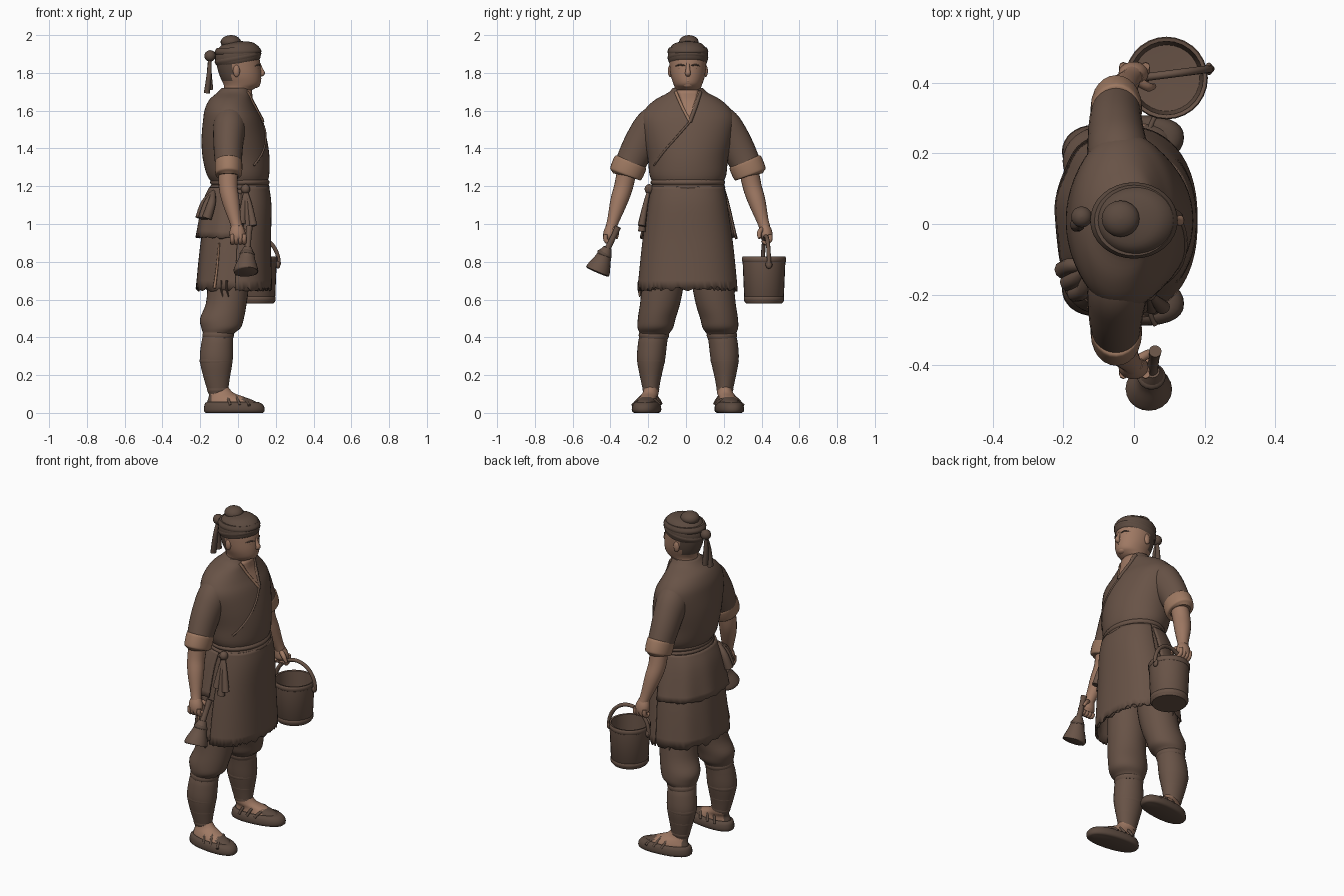
import bpy, bmesh, math, random
from mathutils import Vector

random.seed(4)
CY = 0.01  # body centre line in y

def material(name, rgb):
    m = bpy.data.materials.new(name)
    m.diffuse_color = (*rgb, 1)
    return m

CLOTH = material("brown_cloth", (0.138, 0.086, 0.062))
DARK = material("dark_brown", (0.105, 0.068, 0.05))
SKIN = material("skin", (0.345, 0.19, 0.125))
TAN = material("tan_lining", (0.34, 0.19, 0.12))

def spline(pts, k=4):
    """Catmull-Rom through tuples of any length."""
    out = []
    for i in range(len(pts) - 1):
        a, b, c, d = pts[max(i - 1, 0)], pts[i], pts[i + 1], pts[min(i + 2, len(pts) - 1)]
        for j in range(k):
            t = j / k
            out.append(tuple(0.5 * (2*q + (r - p)*t + (2*p - 5*q + 4*r - s)*t*t + (3*q - p - 3*r + s)*t**3)
                             for p, q, r, s in zip(a, b, c, d)))
    return out + [tuple(pts[-1])]

def skin_rings(name, rings, mats, closed=True, caps=True, rule=None, solid=0):
    bm = bmesh.new()
    vs = [[bm.verts.new(p) for p in ring] for ring in rings]
    n = len(vs[0])
    for a, b in zip(vs, vs[1:]):
        for i in range(n if closed else n - 1):
            j = (i + 1) % n
            bm.faces.new((a[i], a[j], b[j], b[i]))
    if caps:
        bm.faces.new(vs[0])
        bm.faces.new(vs[-1])
    bmesh.ops.recalc_face_normals(bm, faces=bm.faces[:])
    if rule:
        for f in bm.faces:
            f.material_index = rule(f.calc_center_median())
    me = bpy.data.meshes.new(name)
    bm.to_mesh(me)
    bm.free()
    ob = bpy.data.objects.new(name, me)
    bpy.context.collection.objects.link(ob)
    for m in mats:
        me.materials.append(m)
    if solid:
        ob.modifiers.new("thickness", 'SOLIDIFY').thickness = solid
    bpy.ops.object.select_all(action='DESELECT')
    ob.select_set(True)
    bpy.context.view_layer.objects.active = ob
    bpy.ops.object.shade_smooth_by_angle(angle=math.radians(50))
    return ob

def loft(name, prof, mats, n=32, e=2.0, arc=None, jag=0, k=4, wave=0, tilt=0, **kw):
    """Stack of level ovals: (x, y, z, rx, ry)."""
    rings = spline(prof, k)
    a0, a1 = arc or (0, 360)
    out = []
    for ri, (x, y, z, rx, ry) in enumerate(rings):
        ring = []
        for i in range(n):
            t = math.radians(a0 + (a1 - a0) * i / (n - 1 if arc else n))
            c, s = math.cos(t), math.sin(t)
            w = 1 + wave * math.sin(9 * t) * ri / len(rings)
            px = x + rx * w * math.copysign(abs(c) ** (2 / e), c)
            py = y + ry * w * math.copysign(abs(s) ** (2 / e), s)
            dz = random.uniform(-jag, jag) if ri == len(rings) - 1 else 0
            ring.append((px, py, z + dz + tilt * px))
        out.append(ring)
    return skin_rings(name, out, mats, closed=arc is None, caps=kw.pop("caps", True) and not arc, **kw)

def tube(name, pts, mat, ref=(1, 0, 0), ratio=1, n=14, k=4):
    """Sweep along (x, y, z, r); ratio scales the radius along ref."""
    ps = spline(pts, k)
    out = []
    for i, p in enumerate(ps):
        t = (Vector(ps[min(i + 1, len(ps) - 1)][:3]) - Vector(ps[max(i - 1, 0)][:3])).normalized()
        u = Vector(ref)
        u = (u - t * u.dot(t)).normalized()
        v = t.cross(u)
        out.append([Vector(p[:3]) + p[3] * (u * ratio * math.cos(a) + v * math.sin(a))
                    for a in (2 * math.pi * j / n for j in range(n))])
    return skin_rings(name, out, [mat])

def ball(name, c, r, mat, n=20):
    prof = [(c[0], c[1], c[2] + r[2] * math.sin(a), r[0] * math.cos(a), r[1] * math.cos(a))
            for a in (math.radians(-88 + 16 * i) for i in range(12))]
    return loft(name, prof, [mat], n=n, k=1)

# Torso, with a lookup of its front surface for collar parts
TORSO = [(.01, CY, 1.10, .15, .19), (.01, CY, 1.20, .143, .182), (.0, CY, 1.26, .165, .203), (-.01, CY, 1.35, .177, .213),
         (-.02, CY, 1.45, .173, .235), (-.03, CY, 1.55, .155, .25), (-.04, CY, 1.61, .135, .225),
         (-.038, CY, 1.66, .112, .17), (-.02, CY, 1.695, .09, .105), (-.01, CY, 1.72, .077, .08)]
loft("tunic", TORSO, [CLOTH], n=48)

def chest(y, z, off):
    rs = spline(TORSO, 8)
    r = min(rs, key=lambda q: abs(q[2] - z))
    return r[0] + r[3] * math.sqrt(max(0.05, 1 - ((y - CY) / r[4]) ** 2)) + off

def chest_line(name, pts, r, mat):
    tube(name, [(chest(y, z, 0), y, z, r) for y, z in spline(pts, 4)], mat, ref=(0, 1, 0), n=8, k=2)

# Bare chest opening and crossed collar
rows = []
for i in range(9):
    z = 1.71 - .17 * i / 8
    l, r = -.05 + .07 * i / 8, .07 - .045 * i / 8
    rows.append([(chest(l + (r - l) * j / 6, z, .005), l + (r - l) * j / 6, z) for j in range(7)])
skin_rings("chest_opening", rows, [SKIN], closed=False, caps=False, solid=.004)
chest_line("collar_right", [(-.055, 1.70), (-.02, 1.62), (.022, 1.54)], .008, TAN)
chest_line("collar_left", [(.075, 1.70), (.05, 1.62), (.02, 1.54)], .011, CLOTH)
chest_line("collar_left_lining", [(.066, 1.70), (.042, 1.62), (.02, 1.55)], .007, TAN)
chest_line("wrap_edge", [(.02, 1.54), (-.05, 1.46), (-.12, 1.38), (-.17, 1.31)], .006, CLOTH)

# Skirt, back drape, belt
SK = [(.01, CY, 1.2, .147, .187), (.005, CY, 1.1, .165, .205), (-.015, CY, .9, .183, .235), (-.025, CY, .655, .198, .26)]
loft("skirt", SK, [CLOTH], n=72, e=2.3, jag=.012, wave=.012, caps=False, solid=.008)
loft("front_panel", [(x, y, z, a + .007, b + .007) for x, y, z, a, b in SK], [CLOTH], n=60, e=2.3,
     arc=(-88, 80), jag=.012, solid=.008)
loft("back_drape", [(.005, CY, 1.19, .158, .196), (-.01, CY, 1.1, .18, .22), (-.02, CY, .925, .203, .258)], [CLOTH],
     n=40, e=2.2, arc=(82, 268), jag=.006, wave=.02, solid=.01, tilt=-.03)
tube("slit_lining", [(-.10, -.212, .9, .005), (-.11, -.226, .78, .006), (-.125, -.236, .66, .008)], TAN, n=8)
for i, z in enumerate((1.168, 1.195, 1.22)):
    loft(f"belt_{i}", [(.01, CY, z - .017, .148, .187), (.01, CY, z, .158, .198), (.01, CY, z + .017, .148, .187)],
         [CLOTH], n=40)
ball("belt_knot", (.04, -.195, 1.185), (.024, .024, .026), CLOTH)
for i, (dx, z) in enumerate(((-.03, 1.0), (.0, .96), (.03, .99))):
    tube(f"belt_tail_{i}", [(.04, -.195, 1.18, .008), (.045 + dx / 2, -.215, 1.1, .014), (.05 + dx, -.235, z, .02)],
         CLOTH, ratio=1.1)
# Bunched cloth hanging behind the hip
for i, (x, y) in enumerate(((-.20, -.13), (-.185, -.165), (-.165, -.195))):
    tube(f"hip_bunch_{i}", [(-.13, -.12, 1.17, .012), (x + .025, y + .012, 1.11, .022), (x, y, 1.03, .026)], CLOTH, n=10)
for i, (x, y) in enumerate(((-.06, -.245), (-.09, -.235), (-.07, .25))):
    tube(f"torn_strip_{i}", [(x, y, .70, .010), (x, y * 1.01, .66, .009), (x + .01, y, .615, .004)], CLOTH, ratio=.6, n=8)

# Neck, head and face
HEAD = [(-.012, CY, 1.60, .07, .072), (-.01, CY, 1.69, .065, .07), (.008, CY, 1.718, .082, .069),
        (.02, CY, 1.74, .097, .076), (.014, CY, 1.78, .109, .089), (.005, CY, 1.83, .115, .096),
        (0, CY, 1.88, .112, .097), (0, CY, 1.93, .09, .08)]
loft("head", HEAD, [SKIN, DARK], n=40, rule=lambda c: int(c.x < -.03 and c.z > 1.76))
tube("nose", [(.113, CY, 1.85, .007), (.122, CY, 1.82, .010), (.13, CY, 1.798, .013), (.115, CY, 1.788, .010)],
     SKIN, ref=(0, 1, 0), ratio=1.15)
tube("upper_lip", [(.107, CY - .028, 1.767, .002), (.119, CY, 1.770, .005), (.107, CY + .028, 1.767, .002)], SKIN, ref=(0, 0, 1))
tube("lower_lip", [(.108, CY - .022, 1.758, .002), (.117, CY, 1.757, .006), (.108, CY + .022, 1.758, .002)], SKIN, ref=(0, 0, 1))
ball("chin", (.093, CY, 1.738), (.023, .03, .018), SKIN)
for s, side in ((-1, "right"), (1, "left")):
    Y = lambda y: CY + s * y
    tube(side + "_brow", [(.117, Y(.016), 1.838, .003), (.109, Y(.042), 1.843, .0045), (.089, Y(.064), 1.836, .002)],
         DARK, ref=(0, 0, 1), n=8)
    ball(side + "_eye", (.101, Y(.038), 1.822), (.008, .012, .004), DARK, n=12)
    ball(side + "_ear", (-.008, Y(.094), 1.81), (.018, .012, .032), SKIN)

    # Sleeve, rolled cuff, arm
    tube(side + "_sleeve", [(-.04, Y(.10), 1.55, .05), (-.04, Y(.14), 1.545, .09), (-.045, Y(.185), 1.515, .099),
                            (-.05, Y(.235), 1.45, .092), (-.052, Y(.275), 1.38, .086), (-.05, Y(.312), 1.305, .079)],
         CLOTH, ratio=.88, n=28)
    tube(side + "_cuff", [(-.05, Y(.30), 1.335, .07), (-.05, Y(.302), 1.33, .087), (-.05, Y(.309), 1.313, .091),
                          (-.05, Y(.324), 1.278, .09), (-.05, Y(.331), 1.26, .084), (-.05, Y(.332), 1.257, .06)],
         TAN, ratio=.8, n=24)
    tube(side + "_forearm", [(-.05, Y(.32), 1.30, .052), (-.052, Y(.34), 1.20, .05), (-.038, Y(.365), 1.12, .046),
                             (-.015, Y(.395), 1.02, .032), (-.005, Y(.408), .98, .029)], SKIN, n=20)
    # Gripping hand
    tube(side + "_palm", [(-.006, Y(.405), .99, .026), (-.004, Y(.412), .96, .034), (.0, Y(.415), .93, .034),
                          (.004, Y(.412), .91, .02)], SKIN, ratio=1.2)
    for i in range(4):
        x = -.03 + .021 * i
        tube(f"{side}_finger_{i}", [(x, Y(.435), .945, .012), (x, Y(.435), .915, .012), (x, Y(.412), .9, .012),
                                    (x, Y(.395), .915, .010)], SKIN, n=8, k=3)
    tube(side + "_thumb", [(.01, Y(.395), .975, .014), (.04, Y(.378), .955, .013), (.055, Y(.38), .925, .009)],
         SKIN, ref=(0, 1, 0), n=8)

    # Trousers with soft leg wraps
    loft(side + "_leg", [(-.105, Y(.195), .10, .05, .038), (-.112, Y(.197), .18, .068, .054), (-.115, Y(.195), .28, .087, .074),
                         (-.11, Y(.187), .37, .084, .077), (-.105, Y(.178), .415, .08, .077), (-.09, Y(.172), .45, .104, .094),
                         (-.085, Y(.165), .5, .116, .1), (-.062, Y(.147), .58, .108, .106), (-.05, Y(.13), .7, .11, .11),
                         (-.04, Y(.11), .9, .11, .1)], [CLOTH])
    for i, (x, y, z, a, b) in enumerate(((-.107, .196, .125, .058, .045), (-.113, .197, .2, .073, .059),
                                         (-.116, .195, .275, .088, .075), (-.105, .18, .41, .084, .081))):
        loft(f"{side}_wrap_{i}", [(x, Y(y), z - .02, a - .008, b - .008), (x, Y(y), z, a, b),
                                  (x, Y(y), z + .02, a - .006, b - .006)], [CLOTH], k=2, tilt=.0)
    # Foot in a straw shoe with crossed straps
    shoe = [loft(side + "_shoe", [(-.02, Y(.215), .0, .15, .062), (-.02, Y(.215), .008, .16, .074),
                                  (-.02, Y(.215), .03, .16, .075), (-.025, Y(.215), .05, .15, .068),
                                  (-.03, Y(.215), .058, .135, .055)], [DARK], e=2.3, k=2),
            loft(side + "_foot", [(-.025, Y(.215), .03, .14, .06), (-.035, Y(.215), .06, .128, .056),
                                  (-.06, Y(.21), .084, .095, .048), (-.09, Y(.2), .107, .065, .042),
                                  (-.103, Y(.196), .14, .05, .037)], [SKIN, DARK],
                 rule=lambda c: int(c.z < .06 or c.x > .03 or c.x < -.14))]
    for i, x in enumerate((-.08, -.03, .02)):
        shoe.append(tube(f"{side}_strap_{i}", [(x - .02, Y(.145), .045, .008), (x, Y(.175), .09 - .3 * max(x + .04, 0), .008),
                         (x + .02, Y(.24), .088 - .4 * max(x + .04, 0), .008), (x + .04, Y(.283), .04, .008)], DARK, n=8))
    for ob in shoe:  # turn the toes slightly outward
        for v in ob.data.vertices:
            v.co.y += s * .1 * (v.co.x + .06)

# Head wrap with bun, knot and hanging tails
loft("head_wrap", [(0, CY, 1.85, .106, .098), (0, CY, 1.865, .118, .104), (0, CY, 1.9, .121, .106),
                   (-.002, CY, 1.93, .108, .096), (-.01, CY, 1.955, .08, .073), (-.02, CY, 1.967, .03, .03)],
     [DARK], tilt=.12)
for i, (z, tl) in enumerate(((1.88, .18), (1.912, .02))):
    loft(f"wrap_fold_{i}", [(0, CY, z - .022, .112, .1), (0, CY, z, .124, .108), (0, CY, z + .022, .112, .1)],
         [DARK], tilt=tl)
ball("top_bun", (-.038, CY + .005, 1.963), (.054, .052, .037), DARK)
ball("wrap_knot", (-.148, CY + .01, 1.89), (.03, .03, .03), DARK)
for i, (dx, dy) in enumerate(((-.008, -.012), (.01, .014))):
    tube(f"wrap_tail_{i}", [(-.15, CY + .01, 1.88, .009), (-.152, CY + dy, 1.8, .016), (-.157 + dx, CY + dy, 1.70 + dx, .02)],
         DARK, ratio=.8, n=10)

# Bucket with open inside, hoops and arched handle
BX, BY = .092, .413
loft("bucket", [(BX, BY, z, r, r) for z, r in ((.58, .096), (.59, .104), (.82, .114), (.828, .114), (.826, .104),
                                               (.62, .094), (.615, .02))], [CLOTH], n=28, k=1)
for z, r in ((.605, .107), (.812, .117)):
    loft("bucket_hoop", [(BX, BY, z - .014, r - .004, r - .004), (BX, BY, z - .01, r, r), (BX, BY, z + .01, r, r),
                         (BX, BY, z + .014, r - .004, r - .004)], [CLOTH], n=28, k=1, caps=False)
tube("bucket_handle", [(BX - .125 * math.cos(a), BY + .01 - .016 * math.cos(a), .785 + .15 * math.sin(a), .011)
                       for a in (math.pi * i / 12 for i in range(13))], CLOTH, ref=(0, 1, 0), n=10, k=2)
for sx in (-1, 1):
    ball("handle_lug", (BX + sx * .12, BY + .01 + sx * .016, .785), (.012, .018, .022), CLOTH, n=12)

# Hand brush with flared bristles
tube("brush_handle", [(.06, -.36, .985, .018), (.056, -.385, .93, .015), (.05, -.42, .86, .018)], CLOTH)
tube("brush_head", [(.051, -.415, .875, .022), (.049, -.428, .845, .036), (.047, -.44, .815, .044), (.044, -.455, .78, .058),
                    (.042, -.467, .752, .066), (.042, -.47, .745, .06)], CLOTH, n=20)
tube("brush_binding", [(.05, -.425, .852, .03), (.049, -.43, .842, .041), (.048, -.435, .83, .036)], DARK, n=16)
